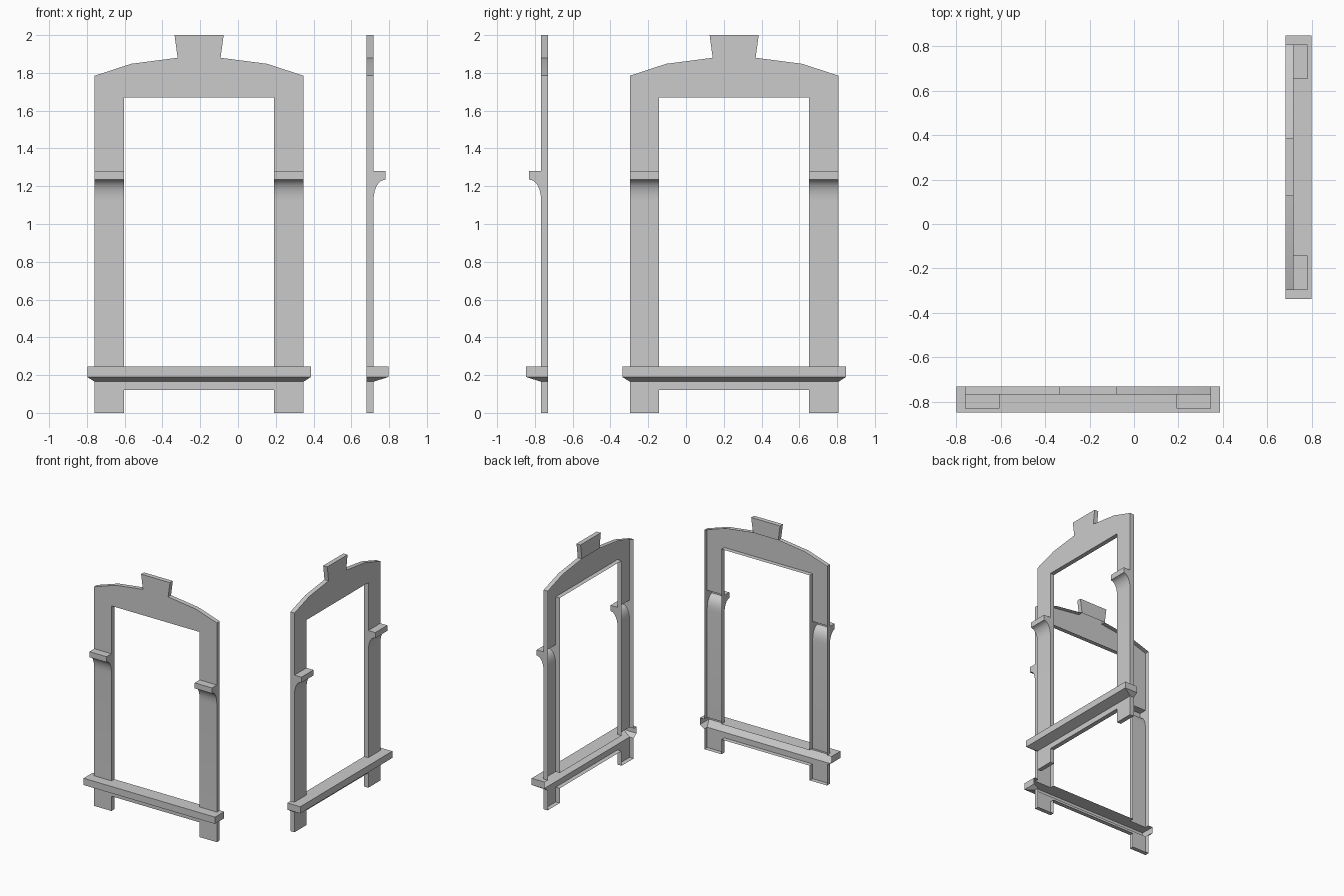
import bpy, math

if "Cube" in bpy.data.objects:
    bpy.data.objects.remove(bpy.data.objects["Cube"])

T = 0.037                    # plate depth
XI, XO = 0.3975, 0.5525      # inner and outer jamb edges, from the frame centre


def shell(pts, walls):
    """Front plate from an (x, z) outline, with side walls on the listed edges, open at the back."""
    n = len(pts)
    v = [(x, -T, z) for x, z in pts] + [(x, 0, z) for x, z in pts]
    f = [tuple(range(n))]
    for i in walls:
        j = (i + 1) % n
        f.append((j, i, i + n, j + n))
    return v, f


def jamb():
    """Moulded profile (depth, z) extruded across the jamb width, open at the back."""
    prof = [(T, 0.245), (T, 1.12), (0.039, 1.15), (0.044, 1.177), (0.053, 1.20),
            (0.066, 1.219), (0.08, 1.23), (0.1, 1.235), (0.1, 1.28), (T, 1.28)]
    n = len(prof)
    ring = prof + [(0, 1.28), (0, 0.245)]
    m = len(ring)
    v = [(x, -d, z) for x in (XI, XO) for d, z in ring]
    f = [(i, i + m, i + m + 1, i + 1) for i in range(n - 1)]
    f.append(tuple(range(m)))
    f.append(tuple(reversed(range(m, 2 * m))))
    return v, f


def sill():
    """Projecting sill with a hipped underside, notched behind the jamb."""
    w, d = 0.592, 0.117
    faces = [
        [(0, -d, .245), (w, -d, .245), (w, 0, .245), (XO, 0, .245),
         (XO, -T, .245), (XI, -T, .245), (XI, 0, .245), (0, 0, .245)],
        [(0, -d, .19), (w, -d, .19), (w, -d, .245), (0, -d, .245)],
        [(w, -d, .19), (w, 0, .19), (w, 0, .245), (w, -d, .245)],
        [(0, -T, .165), (XO, -T, .165), (w, -d, .19), (0, -d, .19)],
        [(XO, -T, .165), (XO, 0, .165), (w, 0, .19), (w, -d, .19)]]
    v = []
    f = []
    for pts in faces:
        idx = []
        for p in pts:
            if p not in v:
                v.append(p)
            idx.append(v.index(p))
        f.append(idx)
    return v, f


def keystone():
    """Tapered block; its raised top is closed behind."""
    xm = 0.1136
    v, f = shell([(0, 1.67), (0.085, 1.67), (xm, 1.88), (0.13, 2), (0, 2)], [0, 2, 3])
    v.append((0, 0, 1.88))
    f.append((len(v) - 1, 9, 8, 7))
    return v, f


# right half of each part; the mirror makes the left half
PARTS = {
    "jamb": jamb(),
    "arch": shell([(XI, 1.28), (XO, 1.28), (XO, 1.785), (0.36, 1.848),
                   (0.1136, 1.88), (0.085, 1.67), (XI, 1.67)], [1, 2, 3, 5, 6]),
    "keystone": keystone(),
    "sill": sill(),
    "apron": shell([(0, .12), (XI, .12), (XI, 0), (XO, 0), (XO, .165), (0, .165)],
                   [0, 1, 2, 3]),
}


def frame(prefix, loc, angle):
    for name, (v, f) in PARTS.items():
        me = bpy.data.meshes.new(prefix + name)
        # drop unused vertices
        used = sorted({i for face in f for i in face})
        remap = {o: k for k, o in enumerate(used)}
        me.from_pydata([v[i] for i in used], [], [[remap[i] for i in face] for face in f])
        ob = bpy.data.objects.new(prefix + name, me)
        bpy.context.collection.objects.link(ob)
        ob.location = loc
        ob.rotation_euler.z = angle
        ob.modifiers.new("mirror", "MIRROR").use_clip = True
        bpy.ops.object.select_all(action="DESELECT")
        ob.select_set(True)
        bpy.context.view_layer.objects.active = ob
        bpy.ops.object.shade_smooth_by_angle(angle=math.radians(35))


# two identical window frames, on the front and right walls
frame("front_", (-0.206, -0.73, 0), 0)
frame("right_", (0.68, 0.255, 0), math.pi / 2)
